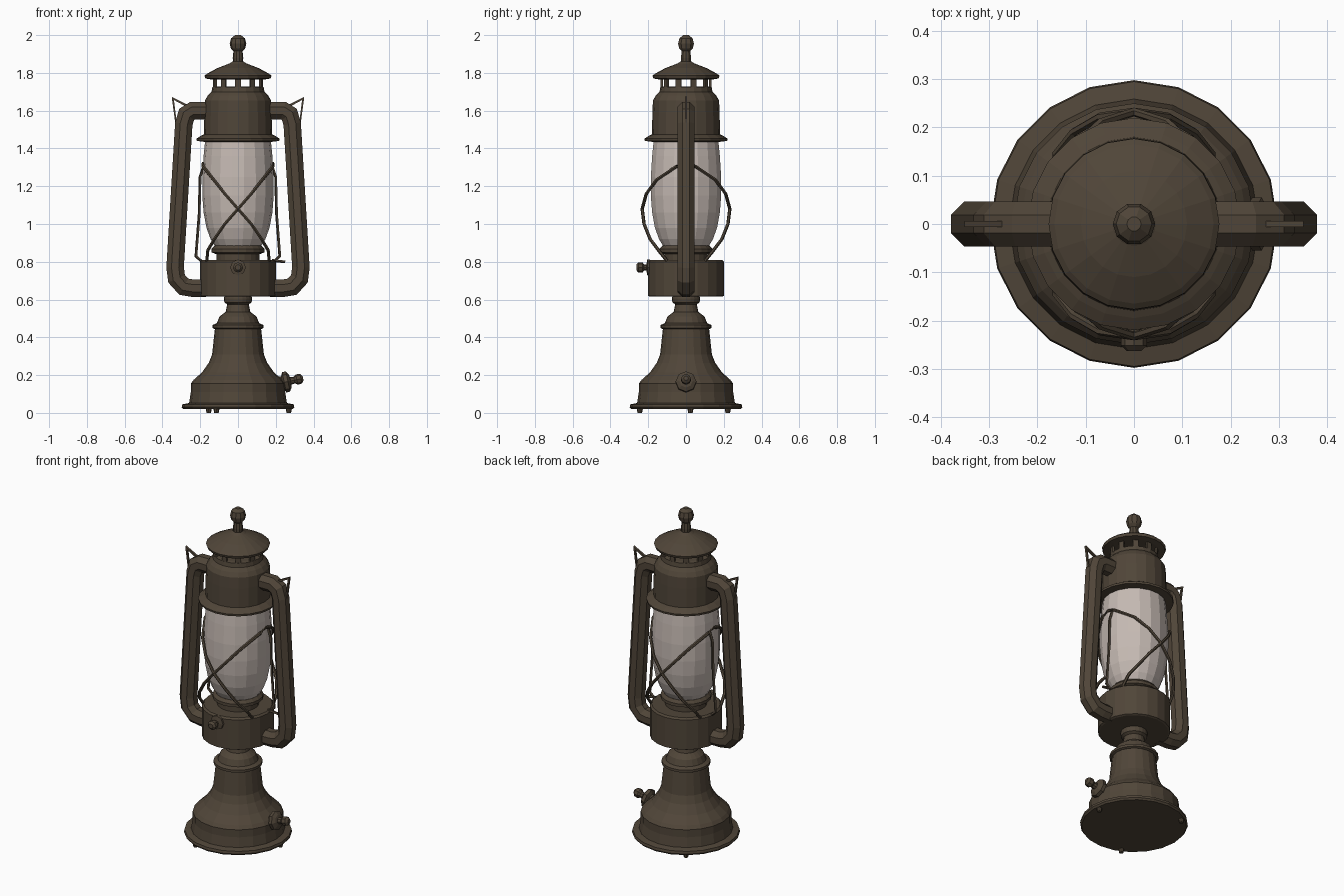
import bpy, bmesh
from math import sin, cos, pi, radians
from mathutils import Vector, Matrix

if "Cube" in bpy.data.objects:
    bpy.data.objects.remove(bpy.data.objects["Cube"])

def material(name, rgb):
    m = bpy.data.materials.new(name)
    m.diffuse_color = (*rgb, 1)
    m.use_nodes = True
    m.node_tree.nodes["Principled BSDF"].inputs["Base Color"].default_value = m.diffuse_color
    return m

BRONZE = material("dark bronze", (0.080, 0.060, 0.040))
GLASS = material("frosted glass", (0.56, 0.49, 0.45))

def finish(name, bm, mat):
    bmesh.ops.recalc_face_normals(bm, faces=bm.faces)
    me = bpy.data.meshes.new(name)
    bm.to_mesh(me)
    bm.free()
    me.materials.append(mat)
    ob = bpy.data.objects.new(name, me)
    bpy.context.collection.objects.link(ob)
    return ob

def lathe(name, profile, mat=BRONZE, sides=20, matrix=Matrix()):
    """Revolve (radius, height) points about z and close both ends."""
    bm = bmesh.new()
    rings = [[bm.verts.new((r * cos(2 * pi * i / sides), r * sin(2 * pi * i / sides), z))
              for i in range(sides)] for r, z in profile]
    for a, b in zip(rings, rings[1:]):
        for i in range(sides):
            j = (i + 1) % sides
            bm.faces.new((a[i], a[j], b[j], b[i]))
    bm.faces.new(rings[0])
    bm.faces.new(rings[-1])
    bm.transform(matrix)
    return finish(name, bm, mat)

def tube(name, points, radius, sides=6, closed=False):
    """Sweep a polygon along a list of points."""
    pts = [Vector(p) for p in points]
    n = len(pts)
    bm = bmesh.new()
    rings = []
    for k, p in enumerate(pts):
        a = pts[k - 1] if k or closed else p
        b = pts[(k + 1) % n] if k < n - 1 or closed else p
        t1, t2 = (p - a).normalized(), (b - p).normalized()
        t = (t1 + t2).normalized()
        ref = Vector((0, 1, 0)) if abs(t.y) < 0.9 else Vector((1, 0, 0))
        u = t.cross(ref).normalized()
        v = t.cross(u)
        miter = 1 / max(0.6, t.dot(t2 if t2.length else t1))
        rings.append([bm.verts.new(p + radius * (u * cos(w) * miter + v * sin(w)))
                      for w in (2 * pi * (i + 0.5) / sides for i in range(sides))])
    for a, b in zip(rings, rings[1:] + (rings[:1] if closed else [])):
        for i in range(sides):
            j = (i + 1) % sides
            bm.faces.new((a[i], a[j], b[j], b[i]))
    if not closed:
        bm.faces.new(rings[0])
        bm.faces.new(rings[-1])
    return finish(name, bm, BRONZE)

# Foot plate, bell base and neck
lathe("base_plate", [(0.29, 0.02), (0.298, 0.03), (0.295, 0.045), (0.26, 0.052)])
lathe("bell_base", [(0.26, 0.045), (0.25, 0.11), (0.25, 0.155), (0.235, 0.175), (0.19, 0.215),
                    (0.155, 0.265), (0.137, 0.31), (0.122, 0.45)])
lathe("base_collar", [(0.125, 0.445), (0.135, 0.45), (0.135, 0.465), (0.112, 0.475), (0.098, 0.51),
                      (0.065, 0.535), (0.057, 0.575), (0.072, 0.585), (0.075, 0.605), (0.07, 0.625)])
for k in range(3):
    a = radians(5 + 120 * k)
    lathe(f"foot_{k}", [(0.012, 0), (0.017, 0.025)], sides=8,
          matrix=Matrix.Translation((0.27 * cos(a), 0.27 * sin(a), 0)))

# Fuel tank and burner collar
lathe("fuel_tank", [(0.19, 0.615), (0.2, 0.62), (0.2, 0.80), (0.19, 0.81)])
lathe("burner_collar", [(0.115, 0.80), (0.115, 0.84), (0.14, 0.85), (0.14, 0.868),
                        (0.125, 0.885), (0.115, 0.885)])

# Glass chimney
lathe("glass_chimney", [(0.118, 0.875), (0.145, 0.92), (0.167, 0.98), (0.182, 1.06), (0.189, 1.15),
                        (0.189, 1.25), (0.182, 1.36), (0.173, 1.45)], GLASS, sides=18)

# Hood, vent posts, cap and finial
lathe("hood", [(0.18, 1.435), (0.218, 1.44), (0.22, 1.452), (0.195, 1.468), (0.18, 1.475), (0.178, 1.59),
               (0.175, 1.655), (0.16, 1.68), (0.14, 1.70), (0.136, 1.725), (0.12, 1.728)])
for k in range(10):
    a = 2 * pi * (k + 0.5) / 10
    bm = bmesh.new()
    bmesh.ops.create_cube(bm, size=1, matrix=Matrix.Rotation(a, 4, "Z")
                          @ Matrix.Translation((0.128, 0, 1.745))
                          @ Matrix.Diagonal((0.012, 0.03, 0.06, 1)))
    finish(f"vent_post_{k}", bm, BRONZE)
lathe("cap", [(0.14, 1.765), (0.172, 1.77), (0.177, 1.785), (0.165, 1.795), (0.11, 1.825), (0.045, 1.85),
              (0.03, 1.86)])
lathe("finial", [(0.026, 1.85), (0.028, 1.88), (0.024, 1.915), (0.038, 1.93), (0.044, 1.955),
                 (0.037, 1.983), (0.015, 2.0)], sides=10)

# Side pipes and bail brackets
for s, side in ((-1, "left"), (1, "right")):
    tube(f"{side}_side_pipe", [(s * x, 0, z) for x, z in
         ((0.15, 1.60), (0.24, 1.60), (0.272, 1.58), (0.287, 1.53), (0.333, 0.77), (0.325, 0.71),
          (0.287, 0.668), (0.24, 0.66), (0.17, 0.66))], 0.05, 8)
    tube(f"{side}_bail_bracket", [(s * 0.345, 0, 1.665), (s * 0.25, 0, 1.615), (s * 0.325, 0, 1.51)],
         0.009, 4, closed=True)
    # Vertical guard wire beside the glass
    tube(f"{side}_guard_wire", [(s * 0.18, 0.03, 1.31), (s * 0.2, 0.03, 1.25), (s * 0.205, 0.03, 1.05),
                                (s * 0.222, 0.03, 0.83), (s * 0.195, 0.03, 0.805)], 0.008, 5)
    # Crossed guard wires at front and back
    for f, face in ((-1, "front"), (1, "back")):
        tube(f"{face}_cross_wire_{side}", [(s * x, f * y, z) for x, y, z in
             ((-0.185, 0.0, 1.32), (-0.185, 0.05, 1.305), (-0.13, 0.155, 1.235), (-0.07, 0.21, 1.16),
              (0, 0.232, 1.08), (0.07, 0.222, 1.0), (0.125, 0.19, 0.92), (0.16, 0.145, 0.86),
              (0.165, 0.10, 0.805))], 0.009, 6)
tube("lift_lever", [(0.18, 0.03, 0.808), (0.25, 0.03, 0.80)], 0.008, 5)

# Wick knob on the tank front
lathe("wick_knob", [(0.042, 0.19), (0.042, 0.205), (0.015, 0.21), (0.015, 0.222), (0.027, 0.23),
                    (0.027, 0.252), (0.015, 0.263)], sides=8,
      matrix=Matrix.Translation((0, 0, 0.77)) @ Matrix.Rotation(pi / 2, 4, "X"))

# Tilted filler plug on the right of the base
lathe("filler_plug", [(0.035, -0.05), (0.035, 0.0), (0.055, 0.01), (0.055, 0.03), (0.035, 0.042),
                      (0.02, 0.045), (0.018, 0.065), (0.028, 0.078), (0.026, 0.1), (0.012, 0.112)], sides=8,
      matrix=Matrix.Translation((0.235, 0, 0.16)) @ Matrix.Rotation(radians(78), 4, "Y"))
